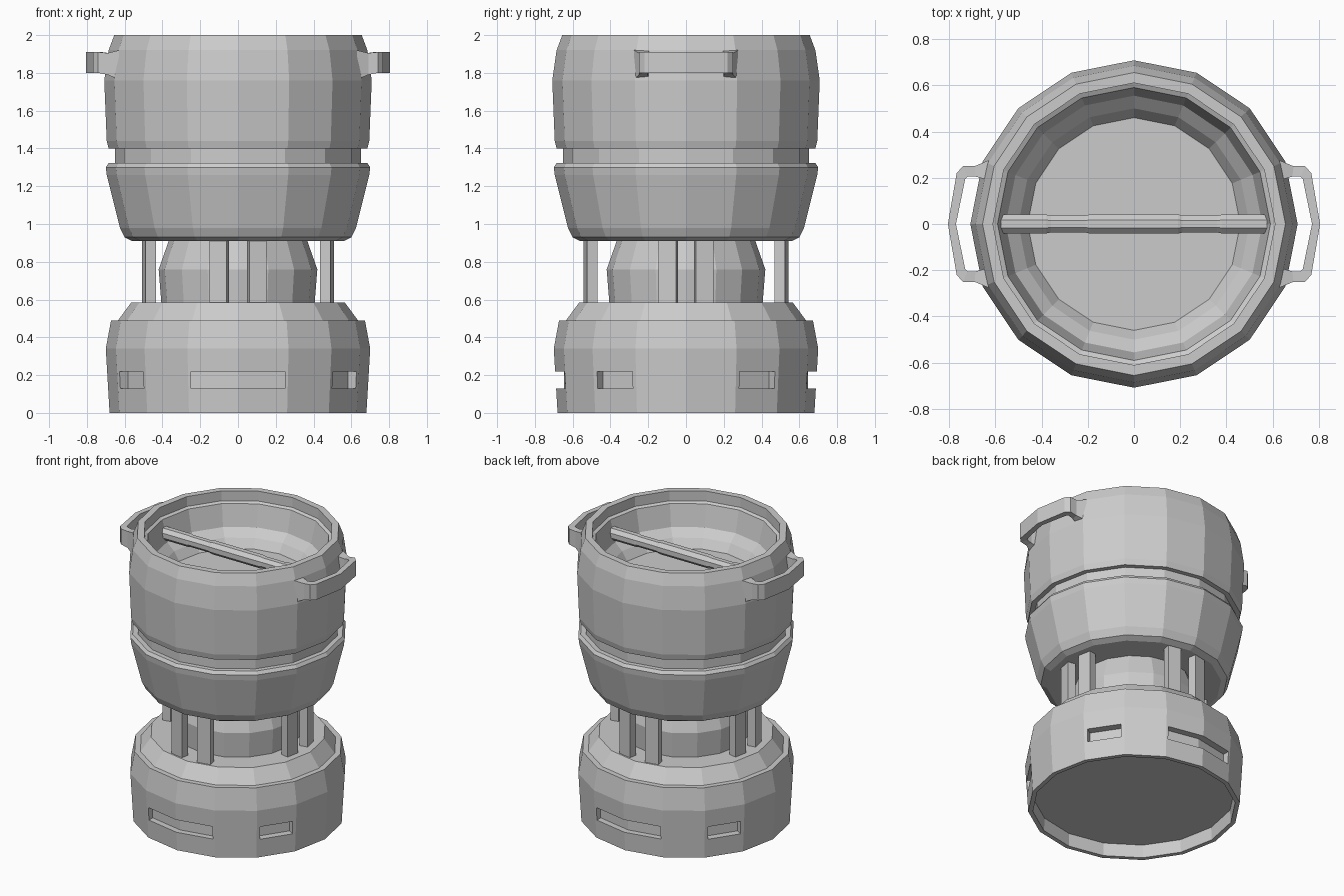
import bpy, bmesh, math
from mathutils import Matrix, Vector

if "Cube" in bpy.data.objects:
    bpy.data.objects.remove(bpy.data.objects["Cube"])

SIDES = 16


def finish(name, bm):
    bmesh.ops.recalc_face_normals(bm, faces=bm.faces)
    me = bpy.data.meshes.new(name)
    bm.to_mesh(me)
    bm.free()
    ob = bpy.data.objects.new(name, me)
    bpy.context.collection.objects.link(ob)
    return ob


def lathe(name, profile, sides=SIDES, matrix=Matrix()):
    """Closed faceted turning from (radius, height) points, capped at both ends."""
    bm = bmesh.new()
    rings = []
    for r, z in profile:
        rings.append([bm.verts.new(matrix @ Vector((r * math.cos(2 * math.pi * i / sides),
                                                    r * math.sin(2 * math.pi * i / sides), z)))
                      for i in range(sides)])
    for a, b in zip(rings, rings[1:]):
        for i in range(sides):
            j = (i + 1) % sides
            bm.faces.new((a[i], a[j], b[j], b[i]))
    bm.faces.new(rings[0])
    bm.faces.new(rings[-1])
    return finish(name, bm)


def prism(name, outline, z0, z1, matrix=Matrix()):
    bm = bmesh.new()
    lo = [bm.verts.new(matrix @ Vector((x, y, z0))) for x, y in outline]
    hi = [bm.verts.new(matrix @ Vector((x, y, z1))) for x, y in outline]
    n = len(outline)
    for i in range(n):
        j = (i + 1) % n
        bm.faces.new((lo[i], lo[j], hi[j], hi[i]))
    bm.faces.new(lo)
    bm.faces.new(hi)
    return finish(name, bm)


def rot(deg):
    return Matrix.Rotation(math.radians(deg), 4, 'Z')


# Base drum with hollow underside
base = lathe("base", [(0.645, 0.09), (0.65, 0), (0.68, 0), (0.70, 0.34), (0.672, 0.49),
                      (0.635, 0.49), (0.565, 0.585), (0.30, 0.585)])

# Recessed slots: wide ones front and back, short ones on four side facets
cutters = []
drop = 0.25 * math.tan(math.radians(11.25))
wide = [(-0.25, -0.8), (0.25, -0.8), (0.25, -0.645 + drop), (0, -0.645), (-0.25, -0.645 + drop)]
for a in (0, 180):
    cutters.append(prism("slot_cutter", wide, 0.13, 0.22, rot(a)))
short = [(0.625, -0.112), (0.8, -0.112), (0.8, 0.112), (0.625, 0.112)]
for a in (33.75, 146.25, 213.75, 326.25):
    cutters.append(prism("slot_cutter", short, 0.13, 0.22, rot(a)))
bpy.context.view_layer.objects.active = base
for c in cutters:
    c.hide_render = True
    mod = base.modifiers.new("slot", 'BOOLEAN')
    mod.operation = 'DIFFERENCE'
    mod.solver = 'EXACT'
    mod.object = c
    bpy.ops.object.modifier_apply(modifier=mod.name)
    bpy.data.objects.remove(c)

# Waist core
lathe("core", [(0.405, 0.57), (0.42, 0.76), (0.36, 0.93)])

# Support posts in pairs on four sides
post = [(-0.028, -0.047), (0.028, -0.047), (0.028, 0.047), (-0.028, 0.047)]
for side in range(4):
    for s in (-1, 1):
        a = side * 90 + s * 11.25
        r = 0.48 if side % 2 == 0 else 0.515
        prism("support_post", post, 0.57, 0.93, rot(a) @ Matrix.Translation((r, 0, 0)))

# Upper bowl: outer wall with groove, then stepped interior
lathe("bowl", [(0.56, 0.91), (0.60, 0.93), (0.625, 0.98), (0.695, 1.26), (0.70, 1.30), (0.685, 1.322),
               (0.652, 1.322), (0.652, 1.40), (0.685, 1.40), (0.695, 1.44), (0.708, 1.76),
               (0.685, 1.92), (0.655, 2.0), (0.61, 2.0), (0.61, 1.93), (0.59, 1.92),
               (0.555, 1.77), (0.50, 1.72), (0.46, 1.66)])

# Cross bar inside the bowl
half = [(0.044, 0.575), (0.044, 0.38), (0.040, 0.36), (0.040, 0.21), (0.045, 0.19)]
bar = [(r, -x) for r, x in half] + [(r, x) for r, x in reversed(half)]
lathe("cross_bar", bar, 8,
      Matrix.Translation((0, 0, 1.83)) @ Matrix.Rotation(math.pi / 2, 4, 'Y') @ rot(22.5))

# Side handles: (outer x, outer y, inner x, inner y, bottom z, top z) from root to middle
stations = [(0.63, 0.275, 0.63, 0.19, 1.765, 1.92), (0.69, 0.25, 0.685, 0.205, 1.79, 1.905),
            (0.74, 0.25, 0.72, 0.205, 1.80, 1.91), (0.767, 0.22, 0.73, 0.195, 1.80, 1.91)]
middle = (0.805, 0, 0.77, 0, 1.80, 1.91)
path = stations + [middle] + [(a, -b, c, -d, e, f) for a, b, c, d, e, f in reversed(stations)]
for name, turn in (("right_handle", 0), ("left_handle", 180)):
    bm = bmesh.new()
    m = rot(turn)
    rings = [[bm.verts.new(m @ Vector(p)) for p in
              ((a, b, e), (a, b, f), (c, d, f), (c, d, e))] for a, b, c, d, e, f in path]
    for p, q in zip(rings, rings[1:]):
        for i in range(4):
            j = (i + 1) % 4
            bm.faces.new((p[i], p[j], q[j], q[i]))
    bm.faces.new(rings[0])
    bm.faces.new(rings[-1])
    finish(name, bm)
